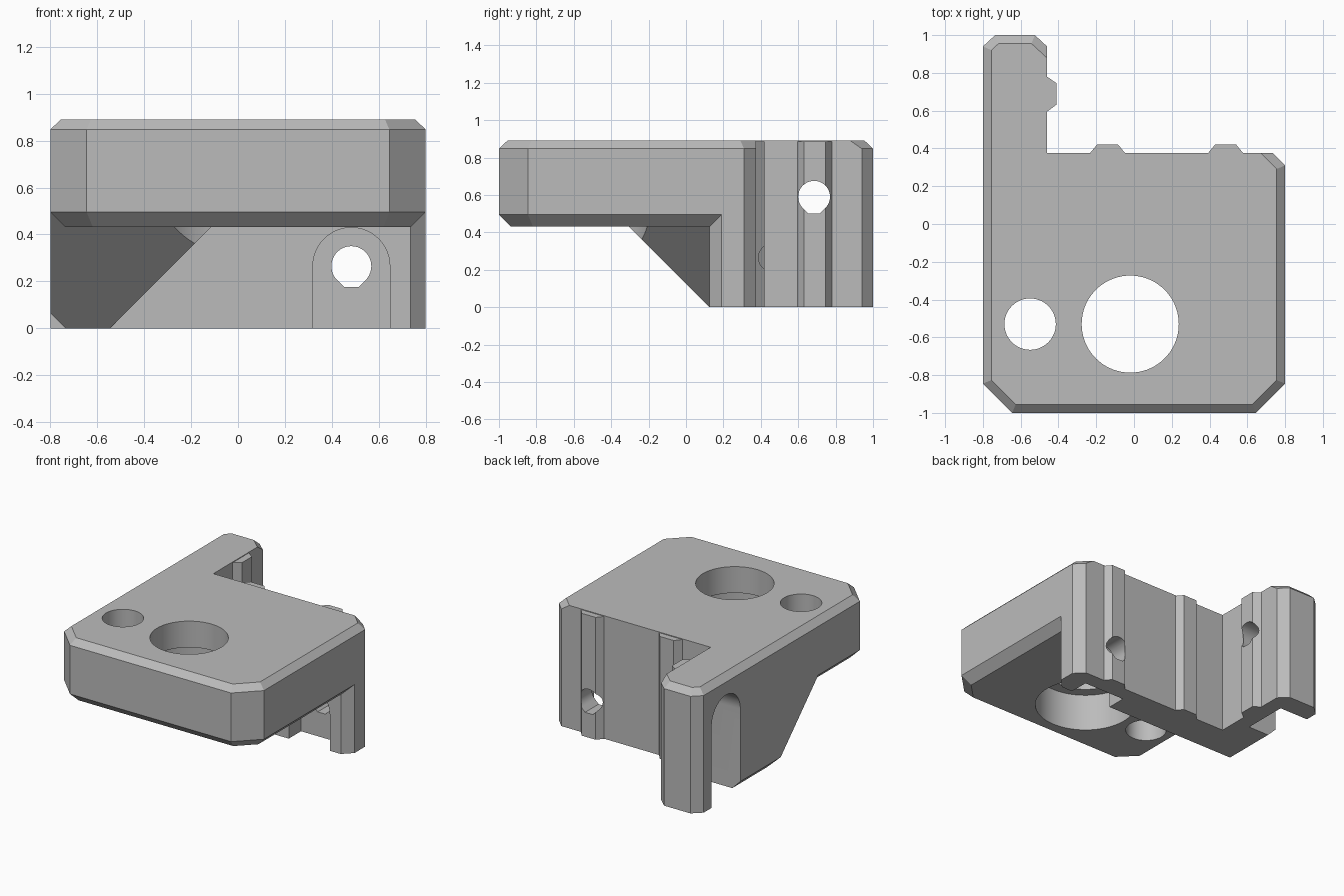
import bpy, bmesh, math
from mathutils import Vector
from mathutils.geometry import intersect_line_line_2d

cube = bpy.data.objects.get("Cube")
if cube:
    bpy.data.objects.remove(cube, do_unlink=True)

grey = bpy.data.materials.new("plain_grey")
grey.use_nodes = True
colour = (0.5, 0.5, 0.5, 1)
grey.diffuse_color = colour
grey.node_tree.nodes["Principled BSDF"].inputs["Base Color"].default_value = colour


def loft(name, layers):
    """Closed solid through rings with equal point counts."""
    bm = bmesh.new()
    rings = [[bm.verts.new(p) for p in ring] for ring in layers]
    n = len(rings[0])
    bm.faces.new(rings[0])
    bm.faces.new(rings[-1])
    for a, b in zip(rings, rings[1:]):
        for i in range(n):
            j = (i + 1) % n
            bm.faces.new((a[i], a[j], b[j], b[i]))
    bmesh.ops.recalc_face_normals(bm, faces=bm.faces)
    mesh = bpy.data.meshes.new(name)
    bm.to_mesh(mesh)
    bm.free()
    mesh.materials.append(grey)
    obj = bpy.data.objects.new(name, mesh)
    bpy.context.collection.objects.link(obj)
    return obj


def prism(name, pts, lo, hi, axis="z"):
    place = {"x": lambda u, v, w: (w, u, v),
             "y": lambda u, v, w: (u, w, v),
             "z": lambda u, v, w: (u, v, w)}[axis]
    return loft(name, [[place(u, v, w) for u, v in pts] for w in (lo, hi)])


def inset(pts, amounts):
    """Move every edge of a counter-clockwise outline inward by its own amount."""
    n = len(pts)
    lines = []
    for i in range(n):
        p, q = Vector(pts[i]), Vector(pts[(i + 1) % n])
        d = (q - p).normalized()
        p = p + Vector((-d.y, d.x)) * amounts[i]
        lines.append((p, d))
    out = []
    for i in range(n):
        (p, d), (q, e) = lines[i - 1], lines[i]
        t = (q - p).cross(e) / d.cross(e)
        out.append(p + d * t)
    return out


def arc(cu, cv, r, start, end, steps):
    angles = [math.radians(start + (end - start) * k / steps) for k in range(steps + 1)]
    return [(cu + r * math.cos(a), cv + r * math.sin(a)) for a in angles]


def circle(cu, cv, r, steps=72):
    return arc(cu, cv, r, 0, 360, steps)[:-1]


def bolt_hole(cu, cv, r=0.085):
    # round hole ending in a short flat at the bottom
    return arc(cu, cv, r, -45, 225, 42) + [(cu - .36 * r, cv - 1.05 * r), (cu + .36 * r, cv - 1.05 * r)]


def arch(cu, cv, r=0.164):
    return arc(cu, cv, r, 0, 180, 32) + [(cu - r, -.1), (cu + r, -.1)]


# Plate with chamfered rims
outline = [(-.645, -1), (.645, -1), (.8, -.845), (.8, .31), (.735, .375), (-.46, .375),
           (-.46, .94), (-.525, 1), (-.735, 1), (-.8, .94), (-.8, -.845)]
mating = (4, 5)
lower_rim = (0, 1, 2, 9, 10)
low = inset(outline, [.063 if i in lower_rim else 0 for i in range(11)])
top = inset(outline, [0 if i in mating else .045 for i in range(11)])
levels = [(low, .432), (outline, .495), (outline, .847), (top, .89)]
body = loft("corner_bracket", [[(p[0], p[1], z) for p in ring] for ring, z in levels])

# Back wall and side arm reaching the floor
wall = prism("back_wall", [(.8, .19), (.8, .31), (.735, .375), (-.46, .375), (-.46, .94), (-.525, 1),
                           (-.735, 1), (-.8, .94), (-.8, .125), (.735, .125)], 0, .7)


# Sloped corner support
def support_ring(z):
    return [(-.8, .125 - z, z), (z - .545, .125 - z, z), (z - .545, .36, z), (-.8, .36, z)]


support = loft("corner_support", [support_ring(0), support_ring(.5)])

# Locating ribs on the mating faces
ribs = [prism("back_rib", [(c - .093, .375), (c - .093, .3), (c + .093, .3), (c + .093, .375),
                           (c + .056, .42), (c - .056, .42)], 0, .885)
        for c in (-.14, .485)]
ribs.append(prism("arm_rib", [(-.46, .595), (-.52, .595), (-.52, .78), (-.46, .78),
                              (-.41, .745), (-.41, .632)], 0, .885))

# Cutters: vertical bores, bolt holes, nut slots and the lower side chamfer
cutters = [
    prism("large_bore", circle(-.02, -.53, .257), .3, 1),
    prism("counterbore", circle(-.02, -.53, .336), .1, .7),
    prism("small_bore", circle(-.55, -.53, .136), .1, 1),
    prism("wall_slot", arch(.483, .265), .04, .265, "y"),
    prism("wall_hole", bolt_hole(.483, .265), .1, .6, "y"),
    prism("arm_slot", arch(.685, .59), -.9, -.57, "x"),
    prism("arm_hole", bolt_hole(.685, .59), -.7, -.3, "x"),
    prism("side_chamfer", [(-.9, -.1), (-.635, -.1), (-.9, .165)], -.2, .6, "y"),
]


def combine(part, operation):
    mod = body.modifiers.new(part.name, "BOOLEAN")
    mod.operation = operation
    mod.solver = "EXACT"
    mod.object = part
    bpy.ops.object.modifier_apply(modifier=mod.name)
    bpy.data.objects.remove(part, do_unlink=True)


bpy.ops.object.select_all(action="DESELECT")
bpy.context.view_layer.objects.active = body
body.select_set(True)
for part in [wall, support] + ribs:
    combine(part, "UNION")
for part in cutters:
    combine(part, "DIFFERENCE")
bpy.ops.object.shade_smooth_by_angle(angle=math.radians(25))
